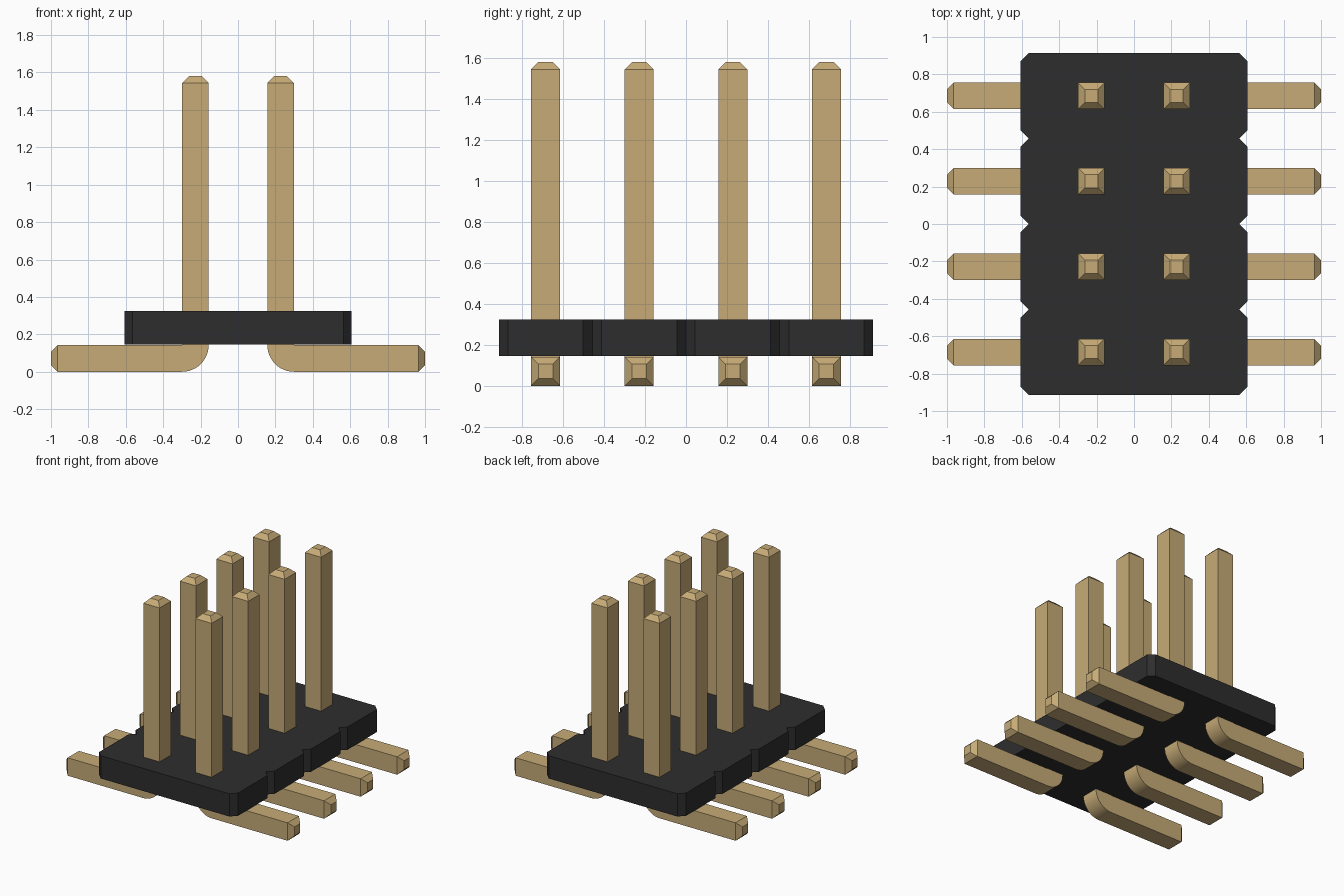
import bpy, bmesh, math

cube = bpy.data.objects.get("Cube")
if cube:
    bpy.data.objects.remove(cube, do_unlink=True)

ROWS = 4
PITCH = 0.4567          # spacing between rows
PIN = 0.142             # square pin thickness
PIN_IN = 0.157          # inner face of the pins
PIN_TOP = 1.58
TAPER = 0.036           # chamfer at pin ends
BODY_X = 0.608
BODY_Z = (0.145, 0.325)
NOTCH = 0.045


def material(name, color):
    mat = bpy.data.materials.new(name)
    mat.use_nodes = True
    mat.diffuse_color = color
    mat.node_tree.nodes["Principled BSDF"].inputs["Base Color"].default_value = color
    return mat


def add_object(name, bm, mat):
    bmesh.ops.recalc_face_normals(bm, faces=bm.faces)
    mesh = bpy.data.meshes.new(name)
    bm.to_mesh(mesh)
    bm.free()
    mesh.materials.append(mat)
    obj = bpy.data.objects.new(name, mesh)
    bpy.context.collection.objects.link(obj)
    return obj


gold = material("brushed gold", (0.57, 0.41, 0.185, 1))
black = material("black plastic", (0.027, 0.027, 0.027, 1))


# Housing: one chamfered cell per row, joined at the notches
def make_housing():
    half = ROWS * PITCH / 2
    right = []
    for i in range(ROWS):
        y0 = -half + i * PITCH
        right += [(BODY_X - NOTCH, y0), (BODY_X, y0 + NOTCH),
                  (BODY_X, y0 + PITCH - NOTCH)]
    right.append((BODY_X - NOTCH, half))
    outline = right + [(-x, y) for x, y in reversed(right)]
    bm = bmesh.new()
    base = bm.faces.new([bm.verts.new((x, y, BODY_Z[0])) for x, y in outline])
    top = bmesh.ops.extrude_face_region(bm, geom=[base])["geom"]
    bmesh.ops.translate(bm, vec=(0, 0, BODY_Z[1] - BODY_Z[0]),
                        verts=[v for v in top if isinstance(v, bmesh.types.BMVert)])
    return add_object("housing", bm, black)


# Pin: square section lofted down the post, round the bend and along the foot
def make_pin(name, side, y):
    a, b, t = PIN_IN, PIN_IN + PIN, TAPER
    h = PIN / 2
    sections = [((b - t, PIN_TOP), (a + t, PIN_TOP), h - t),
                ((b, PIN_TOP - t), (a, PIN_TOP - t), h)]
    steps = 12
    for i in range(steps + 1):
        ang = math.pi / 2 * i / steps
        sections.append(((b, PIN),
                         (b - PIN * math.cos(ang), PIN - PIN * math.sin(ang)), h))
    sections += [((1 - t, PIN), (1 - t, 0), h),
                 ((1, PIN - t), (1, t), h - t)]
    bm = bmesh.new()
    rings = []
    for inner, outer, w in sections:
        rings.append([bm.verts.new((side * p[0], y + s * w, p[1]))
                      for p, s in ((inner, -1), (inner, 1), (outer, 1), (outer, -1))])
    for r0, r1 in zip(rings, rings[1:]):
        for k in range(4):
            n = (k + 1) % 4
            bm.faces.new((r0[k], r0[n], r1[n], r1[k]))
    bm.faces.new(rings[0])
    bm.faces.new(rings[-1])
    bmesh.ops.remove_doubles(bm, verts=bm.verts, dist=0.0001)
    return add_object(name, bm, gold)


make_housing()
pins = []
for row in range(ROWS):
    y = (row - (ROWS - 1) / 2) * PITCH
    for label, side in (("left", 1), ("right", -1)):
        pins.append(make_pin(f"pin_{label}_{row + 1}", side, y))

# Smooth only the rounded bends
bpy.ops.object.select_all(action="DESELECT")
for pin in pins:
    pin.select_set(True)
bpy.context.view_layer.objects.active = pins[0]
bpy.ops.object.shade_smooth_by_angle(angle=math.radians(30))
